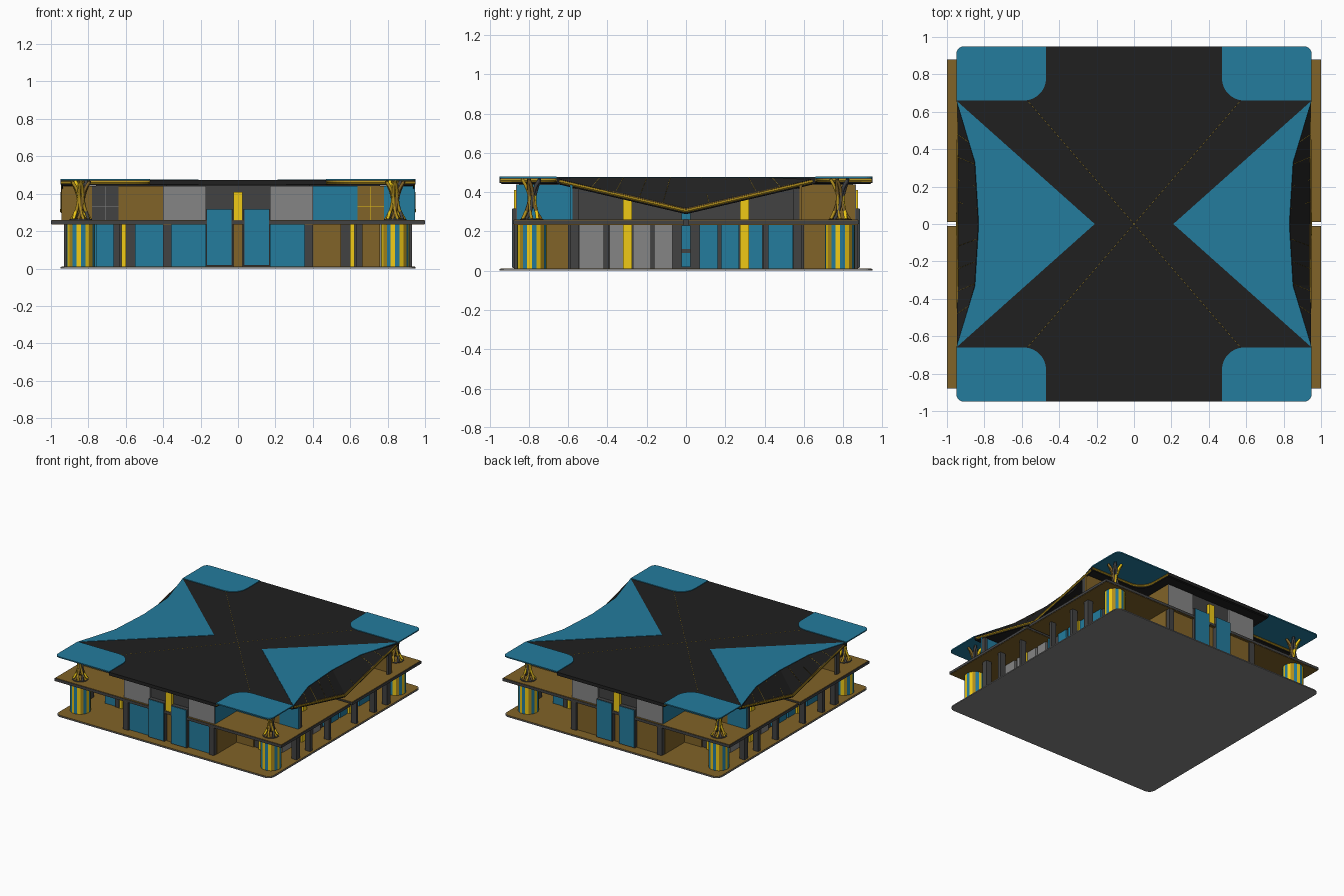
import bpy, bmesh
from math import sin, cos, pi

if "Cube" in bpy.data.objects:
    bpy.data.objects.remove(bpy.data.objects["Cube"])

def mat(name, r, g, b):
    m = bpy.data.materials.new(name)
    m.diffuse_color = (r, g, b, 1)
    m.use_nodes = True
    m.node_tree.nodes["Principled BSDF"].inputs["Base Color"].default_value = m.diffuse_color
    return m

BLACK = mat("black", .0145, .0145, .0145)
DARK = mat("dark_grey", .055, .055, .055)
GREY = mat("mid_grey", .235, .235, .235)
BLUE = mat("blue", .017, .20, .34)
BROWN = mat("brown", .22, .125, .021)
GOLD = mat("gold", .42, .26, .012)
YELLOW = mat("yellow", .87, .59, .008)

def mesh_obj(name, verts, faces, *mats):
    me = bpy.data.meshes.new(name)
    me.from_pydata(verts, [], faces)
    bm = bmesh.new()
    bm.from_mesh(me)
    bmesh.ops.recalc_face_normals(bm, faces=bm.faces)
    bm.to_mesh(me)
    bm.free()
    ob = bpy.data.objects.new(name, me)
    bpy.context.collection.objects.link(ob)
    for m in mats:
        me.materials.append(m)
    return ob

def prism(name, pts, z0, z1, m):
    n = len(pts)
    v = [(x, y, z) for z in (z0, z1) for x, y in pts]
    f = [tuple(range(n))[::-1], tuple(range(n, 2 * n))]
    f += [(i, (i + 1) % n, n + (i + 1) % n, n + i) for i in range(n)]
    return mesh_obj(name, v, f, m)

def box(name, x0, x1, y0, y1, z0, z1, m):
    return prism(name, [(x0, y0), (x1, y0), (x1, y1), (x0, y1)], z0, z1, m)

def arc(cx, cy, r, a0, a1, n=8):
    return [(cx + r * cos(a0 + (a1 - a0) * i / n), cy + r * sin(a0 + (a1 - a0) * i / n)) for i in range(n + 1)]

def tube(name, pts, r, m, smooth=False):
    cu = bpy.data.curves.new(name, 'CURVE')
    cu.dimensions = '3D'
    cu.bevel_depth, cu.bevel_resolution, cu.use_fill_caps = r, 1, True
    sp = cu.splines.new('POLY')
    sp.points.add(len(pts) - 1)
    for p, c in zip(sp.points, pts):
        p.co = (*c, 1)
        p.radius = 1
    sp.use_smooth = smooth
    cu.materials.append(m)
    ob = bpy.data.objects.new(name, cu)
    bpy.context.collection.objects.link(ob)

# Ground plate with rounded corners
def rounded(e, r):
    return [p for i, (a, b) in enumerate([(1, 1), (-1, 1), (-1, -1), (1, -1)])
            for p in arc(a * (e - r), b * (e - r), r, i * pi / 2, (i + 1) * pi / 2, 5)]
prism("ground_plate", rounded(.95, .05), 0, .008, GREY)
prism("ground_floor_finish", rounded(.945, .048), .008, .011, BROWN)

# Upper floor slab in two halves
for s, side in ((1, "back"), (-1, "front")):
    y0, y1 = sorted((s * .01, s * .88))
    box("floor_slab_" + side, -1, 1, y0, y1, .237, .257, DARK)
    box("floor_finish_" + side, -.996, .996, y0 + .003, y1 - .003, .257, .26, BROWN)
    box("floor_soffit_" + side, -.996, .996, y0 + .003, y1 - .003, .234, .237, BROWN)

# Cross-shaped building core through both levels
box("core_long", -.385, .385, -.85, .85, .01, .452, DARK)
box("core_wide", -.76, .76, -.58, .58, .01, .452, DARK)

# Facade pieces: each is built on one side, then turned half a circle
for s, tag in ((1, "front_right"), (-1, "back_left")):
    def part(name, x0, x1, y0, y1, z0, z1, m):
        x0, x1 = sorted((s * x0, s * x1))
        y0, y1 = sorted((s * y0, s * y1))
        box(name + "_" + tag, x0, x1, y0, y1, z0, z1, m)
    L, U = (.012, .234), (.26, .44)
    side_glass = BLUE if s == 1 else BROWN
    for k in (-1, 1):
        # entrance block
        part("tall_door", k * .034, k * .165, -.887, -.85, .02, .315, BLUE)
        part("door_edge", k * .030, k * .169, -.883, -.85, .014, .318, DARK)
        part("lobby_panel", k * .17, k * .355, -.86, -.84, *L, side_glass)
        part("lobby_post", k * .355, k * .40, -.875, -.58, *L, DARK)
        part("upper_grey_panel", k * .17, k * .40, -.865, -.84, *U, GREY)
        # recessed wing fronts
        hue = BROWN if k == 1 else BLUE
        alt = BLUE if k == 1 else BROWN
        part("wing_panel_inner", k * .40, k * .55, -.59, -.57, *L, hue)
        part("wing_panel_outer", k * .665, k * .76, -.59, -.57, *L, hue)
        part("wing_yellow_strip", k * .60, k * .622, -.60, -.57, *L, YELLOW)
        part("wing_post", k * .63, k * .665, -.60, -.57, *L, DARK)
        part("upper_wing_panel", k * .40, k * .64, -.59, -.57, *U, alt)
        part("upper_window", k * .64, k * .78, -.588, -.57, *U, BROWN if k == 1 else DARK)
        bar = YELLOW if k == 1 else GREY
        part("window_bar_upright", k * .708, k * .712, -.592, -.58, *U, bar)
        part("window_bar_level", k * .64, k * .78, -.592, -.58, .328, .332, bar)
        part("upper_end_fin", k * .78, k * .945, -.59, -.578, *U, alt)
        part("upper_end_post", k * .925, k * .945, -.578, -.545, .26, .42, DARK)
        # entrance block flanks
        part("flank_lower", k * .38, k * .402, -.84, -.59, *L, BROWN)
        part("flank_upper", k * .38, k * .402, -.86, -.59, *U, alt)
    part("centre_strip_lower", -.025, .025, -.86, -.84, *L, BROWN)
    part("centre_strip_upper", -.025, .025, -.875, -.84, .26, .41, YELLOW)
    # side elevation: recessed panels, free posts and yellow strips
    for k, m in ((-1, GREY), (1, BLUE)):
        for a, b in ((.07, .16), (.18, .27), (.32, .39), (.42, .545)):
            part("side_panel", .755, .775, k * a, k * b, *L, m)
        for c, w in ((.57, .022), (.405, .014), (.17, .01)):
            part("side_post", .885, .93, k * (c - w), k * (c + w), *L, DARK)
        part("side_yellow_lower", .755, .79, k * .275, k * .32, *L, YELLOW)
        part("side_yellow_upper", .755, .80, k * .275, k * .32, .26, .44, YELLOW)
    part("side_centre_lower", .755, .79, -.022, .022, .02, .23, BLUE)
    part("side_centre_rail", .755, .795, -.022, .022, .09, .11, DARK)
    part("side_centre_upper", .755, .79, -.022, .022, .26, .33, BLUE)

# Striped corner columns with woven trunks above
for sx in (-1, 1):
    for sy in (-1, 1):
        cx, cy, n, r = sx * .84, sy * .785, 20, .076
        col = prism("striped_column", [(cx + r * cos(2 * pi * i / n), cy + r * sin(2 * pi * i / n))
                                       for i in range(n)], .01, .236, BROWN)
        for m in (BLUE, YELLOW, GOLD):
            col.data.materials.append(m)
        for i, p in enumerate(col.data.polygons):
            p.material_index = (1, 2, 1, 2, 3)[i % 5] if i > 1 else 0
        prism("trunk_base_ring", arc(cx, cy, .06, 0, 2 * pi * 23 / 24, 23), .26, .264, DARK)
        prism("trunk_base_disc", arc(cx, cy, .05, 0, 2 * pi * 23 / 24, 23), .264, .267, BROWN)
        for i in range(10):
            d = 1 if i % 2 else -1
            path = []
            for j in range(9):
                t = j / 8
                rad = .014 + .036 * abs(2 * t - 1) ** 1.8
                a = i * pi / 5 + d * t * 1.6
                path.append((cx + rad * cos(a), cy + rad * sin(a), .262 + .205 * t))
            tube("trunk_strand", path, .009, (GOLD, YELLOW, BROWN, GOLD, DARK)[i % 5], True)

# Roof deck: outline with scooped corners and bowed sides
inner = arc(.59, .78, .12, -pi / 2, -pi, 8)
bow = [(.83, 0), (.85, .33), (.95, .66)]
quarter = bow + inner + [(.47, .95)]
half = [(x, -y) for x, y in quarter[:0:-1]] + quarter
outline = half + [(-x, y) for x, y in half[::-1]]
prism("roof_deck", outline, .448, .474, BLACK)

for sx in (-1, 1):
    # blue triangle on the roof
    tri = [(.21, 0), (.95, -.66), (.85, -.33), (.83, 0), (.85, .33), (.95, .66)]
    prism("roof_blue_triangle", [(sx * x, y) for x, y in tri], .474, .477, BLUE)
    # sloping black side skirt
    ys = (-.66, -.33, 0, .33, .66)
    top = [(sx * x, y, .473) for x, y in zip((.945, .85, .83, .85, .945), ys)]
    low = [(sx * .942, y, .468 - .16 * (1 - abs(y) / .66)) for y in ys]
    skirt = mesh_obj("roof_side_skirt", top + low, [(i, i + 1, i + 6, i + 5) for i in range(4)], BLACK)
    sol = skirt.modifiers.new("thickness", 'SOLIDIFY')
    sol.thickness, sol.offset = .006, 0
    for sy in (-1, 1):
        # thin seams on the skirt and the deck
        for y in (.08, .2, .32, .44):
            xt = .83 + .02 * min(y / .33, 1) + .1 * max(0, (y - .33) / .33)
            tube("skirt_seam", [(sx * (xt + .004), sy * y, .474),
                                (sx * .946, sy * (y + .04), .311 + .16 * (y + .04) / .66)], .001, GOLD)
        tube("deck_seam", [(0, 0, .4735), (sx * .57, sy * .66, .4735)], .001, GOLD)
        # blue corner plate
        plate = inner + [(.47, .95)] + arc(.91, .91, .04, pi / 2, 0, 5) + [(.95, .66)]
        prism("roof_corner_plate", [(sx * x, sy * y) for x, y in plate], .470, .479, BLUE)
        # gold and dark edge trim: scooped corner, then down the side
        edge = [(.0, .94), (.468, .94)] + inner[::-1] + [(.94, .66)]
        path = [(sx * x, sy * y, .459) for x, y in edge] + [(sx * .942, 0, .305)]
        tube("roof_gold_trim", path, .009, GOLD)
        tube("roof_trim_lower_line", [(x * .998, y * .998, z - .012) for x, y, z in path], .005, BLACK)
        tube("roof_trim_upper_line", [(x, y, z + .009) for x, y, z in path], .004, BROWN)
